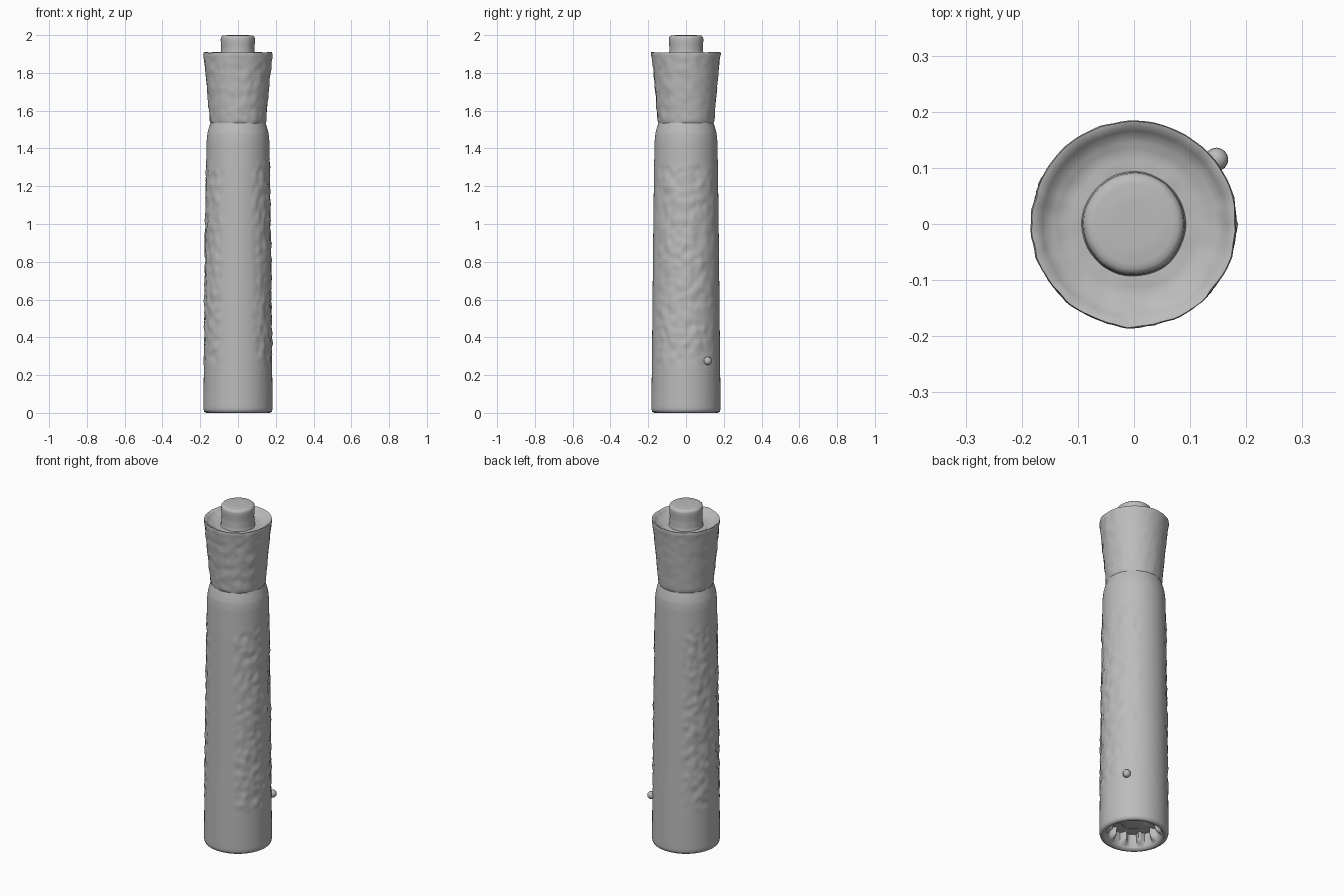
import bpy, bmesh, math
from mathutils import Vector, noise

cube = bpy.data.objects.get("Cube")
if cube:
    bpy.data.objects.remove(cube, do_unlink=True)

grey = bpy.data.materials.new("matte_grey")
grey.use_nodes = True
grey.diffuse_color = (0.5, 0.5, 0.5, 1)
bsdf = grey.node_tree.nodes["Principled BSDF"]
bsdf.inputs["Base Color"].default_value = (0.5, 0.5, 0.5, 1)
bsdf.inputs["Roughness"].default_value = 0.7


def refine(profile, step):
    """Split long profile runs so the surface can take fine relief."""
    out = [profile[0]]
    for (r0, z0), (r1, z1) in zip(profile, profile[1:]):
        n = max(1, math.ceil(math.hypot(r1 - r0, z1 - z0) / step))
        out += [(r0 + (r1 - r0) * i / n, z0 + (z1 - z0) * i / n)
                for i in range(1, n + 1)]
    return out


def lathe(name, profile, sides=96, step=0.015, relief=None, angle=50):
    """Turn a profile around z; relief shifts each point's radius and height."""
    bm = bmesh.new()
    rings = []
    for r, z in refine(profile, step):
        if r < 1e-5:
            rings.append([bm.verts.new((0, 0, z))])
            continue
        ring = []
        for i in range(sides):
            a = math.tau * i / sides
            dr, dz = relief(a, r, z) if relief else (0, 0)
            ring.append(bm.verts.new(((r + dr) * math.cos(a), (r + dr) * math.sin(a), z + dz)))
        rings.append(ring)
    for lo, hi in zip(rings, rings[1:]):
        for i in range(sides):
            j = (i + 1) % sides
            if len(lo) == 1:
                bm.faces.new((lo[0], hi[j], hi[i]))
            elif len(hi) == 1:
                bm.faces.new((lo[i], lo[j], hi[0]))
            else:
                bm.faces.new((lo[i], lo[j], hi[j], hi[i]))
    bmesh.ops.recalc_face_normals(bm, faces=bm.faces)
    mesh = bpy.data.meshes.new(name)
    bm.to_mesh(mesh)
    bm.free()
    mesh.materials.append(grey)
    obj = bpy.data.objects.new(name, mesh)
    bpy.context.collection.objects.link(obj)
    bpy.ops.object.select_all(action="DESELECT")
    obj.select_set(True)
    bpy.context.view_layer.objects.active = obj
    bpy.ops.object.shade_smooth_by_angle(angle=math.radians(angle))
    return obj


def bumps(a, r, z, size):
    p = Vector((r * math.cos(a), r * math.sin(a), z * 0.8)) / size
    return noise.noise(p) + 0.4 * noise.noise(p * 2.1)


def ramp(v, lo, hi):
    return min(1, max(0, (v - lo) / (hi - lo)))


def grip_relief(a, r, z):
    # rough panels on both sides, smooth strips at front and back
    side = ramp(abs(math.cos(a)), 0.42, 0.6)
    band = ramp(z, 0.24, 0.29) * ramp(-z, -1.34, -1.29)
    back = 0.5 if 0.6 < a < 1.9 else 1
    return 0.007 * side * band * back * bumps(a, r, z, 0.035), 0


def collar_relief(a, r, z):
    edge = ramp(z, 1.84, 1.9)
    strength = 0.004 if math.sin(a) < 0.3 else 0.002
    return strength * bumps(a, r, z, 0.035), 0.005 * edge * bumps(a, r, 0, 0.07)


def socket_relief(a, r, z):
    # lobed ribs around the hollow end
    if r < 0.09:
        return 0, 0
    return -0.03 * max(0, math.cos(10 * a)) * ramp(z, 0.02, 0.035), 0


# Main grip
lathe("grip", [(0.148, 0.012), (0.155, 0.003), (0.168, 0), (0.179, 0.006), (0.183, 0.02),
               (0.181, 0.22), (0.178, 0.5), (0.174, 0.9), (0.169, 1.3),
               (0.166, 1.44), (0.162, 1.48), (0.154, 1.51), (0.146, 1.535)],
      relief=grip_relief)

# Hollow in the bottom
lathe("bottom_socket", [(0.148, 0.012), (0.142, 0.03), (0.135, 0.085),
                        (0.08, 0.085), (0.05, 0.07), (0, 0.068)], relief=socket_relief)

# Flared collar with a shallow dished top
lathe("collar", [(0.144, 1.53), (0.15, 1.548), (0.154, 1.6), (0.161, 1.68),
                 (0.169, 1.77), (0.178, 1.86), (0.184, 1.9), (0.182, 1.909),
                 (0.174, 1.907), (0.155, 1.888), (0.125, 1.876), (0.08, 1.875)],
      relief=collar_relief)

# Push button
lathe("top_button", [(0.096, 1.865), (0.09, 1.885), (0.088, 1.93), (0.091, 1.975),
                     (0.089, 1.99), (0.08, 1.997), (0.05, 2.0), (0, 2.0)],
      relief=lambda a, r, z: (0.002 * bumps(a, r, 0, 0.06), 0))

# Small stud low on the grip
stud = lathe("side_stud", [(0, -0.022), (0.012, -0.019), (0.02, -0.009), (0.021, 0),
                           (0.02, 0.009), (0.012, 0.019), (0, 0.022)], sides=16)
stud.location = (0.147, 0.115, 0.275)
